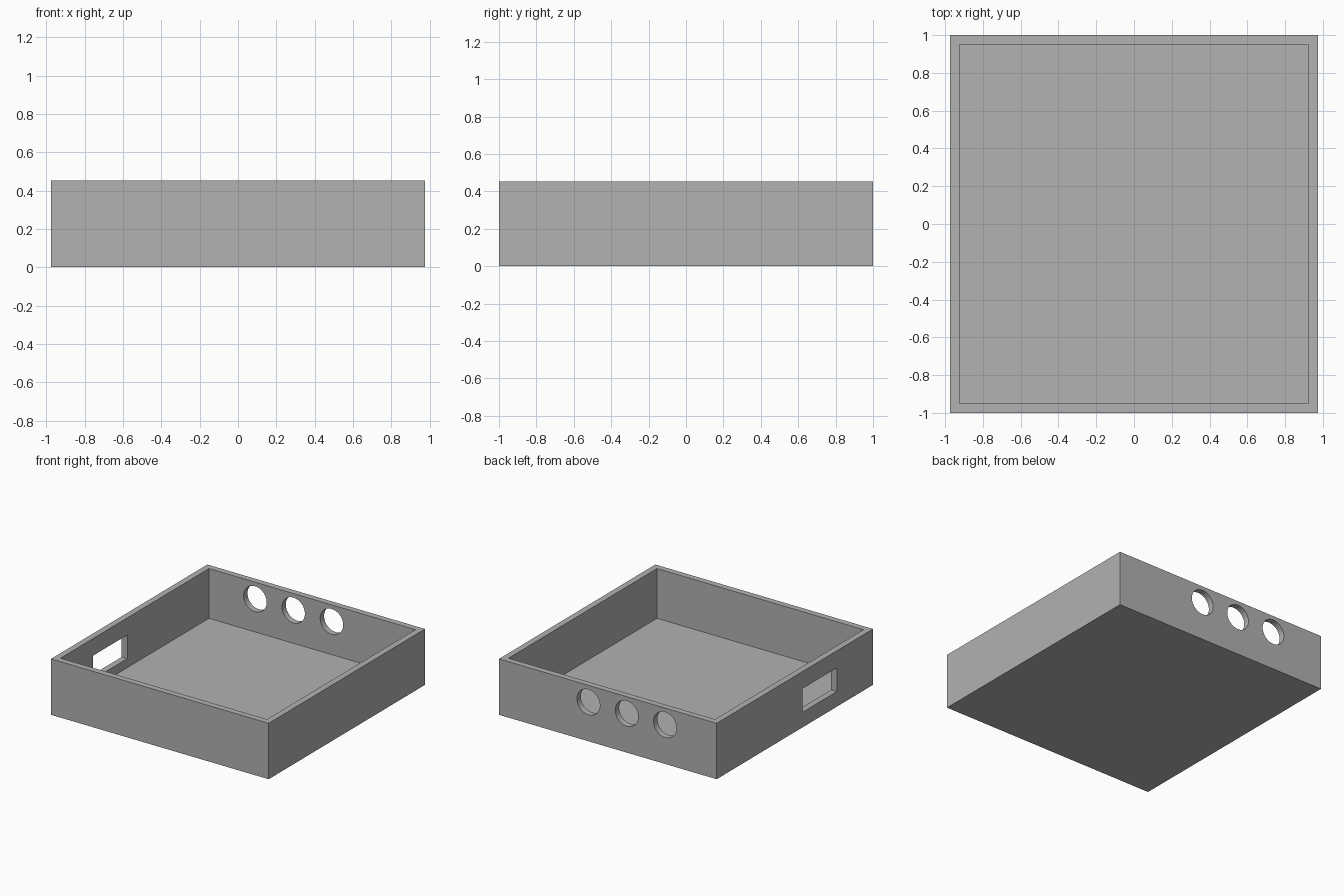
import bpy
from math import pi, radians

cube = bpy.data.objects.get("Cube")
if cube:
    bpy.data.objects.remove(cube, do_unlink=True)

WIDTH, DEPTH, HEIGHT, WALL = 1.95, 2.0, 0.453, 0.05

grey = bpy.data.materials.new("light_grey")
grey.use_nodes = True
colour = (0.445, 0.445, 0.445, 1)
grey.diffuse_color = colour
grey.node_tree.nodes["Principled BSDF"].inputs["Base Color"].default_value = colour


def box(name, low, high):
    """Axis-aligned box between two corners."""
    bpy.ops.mesh.primitive_cube_add(
        size=1, location=[(a + b) / 2 for a, b in zip(low, high)])
    obj = bpy.context.object
    obj.name = name
    obj.scale = [b - a for a, b in zip(low, high)]
    bpy.ops.object.transform_apply(location=True, rotation=True, scale=True)
    return obj


def cut(target, cutter):
    """Subtract the cutter from the target, then discard it."""
    cutter.hide_render = True
    mod = target.modifiers.new("cut", 'BOOLEAN')
    mod.operation = 'DIFFERENCE'
    mod.solver = 'EXACT'
    mod.object = cutter
    bpy.context.view_layer.objects.active = target
    bpy.ops.object.modifier_apply(modifier=mod.name)
    bpy.data.objects.remove(cutter, do_unlink=True)


# Open-topped tray
hx, hy = WIDTH / 2, DEPTH / 2
tray = box("tray", (-hx, -hy, 0), (hx, hy, HEIGHT))
tray.data.materials.append(grey)
cut(tray, box("cavity_cutter", (WALL - hx, WALL - hy, WALL),
              (hx - WALL, hy - WALL, HEIGHT + 0.2)))

# Three round ports in the back wall
for i in range(3):
    bpy.ops.mesh.primitive_cylinder_add(
        vertices=48, radius=0.103, depth=4 * WALL,
        location=(0.174 - 0.343 * i, hy - WALL / 2, 0.317),
        rotation=(pi / 2, 0, 0))
    port = bpy.context.object
    port.name = "port_cutter"
    cut(tray, port)

# Rectangular socket opening in the -x wall
cut(tray, box("socket_cutter", (-hx - WALL, -0.537, 0.123),
              (-hx + 2 * WALL, -0.095, 0.314)))

# Smooth port walls, sharp box edges
bpy.ops.object.select_all(action='DESELECT')
tray.select_set(True)
bpy.context.view_layer.objects.active = tray
bpy.ops.object.shade_smooth_by_angle(angle=radians(30))
